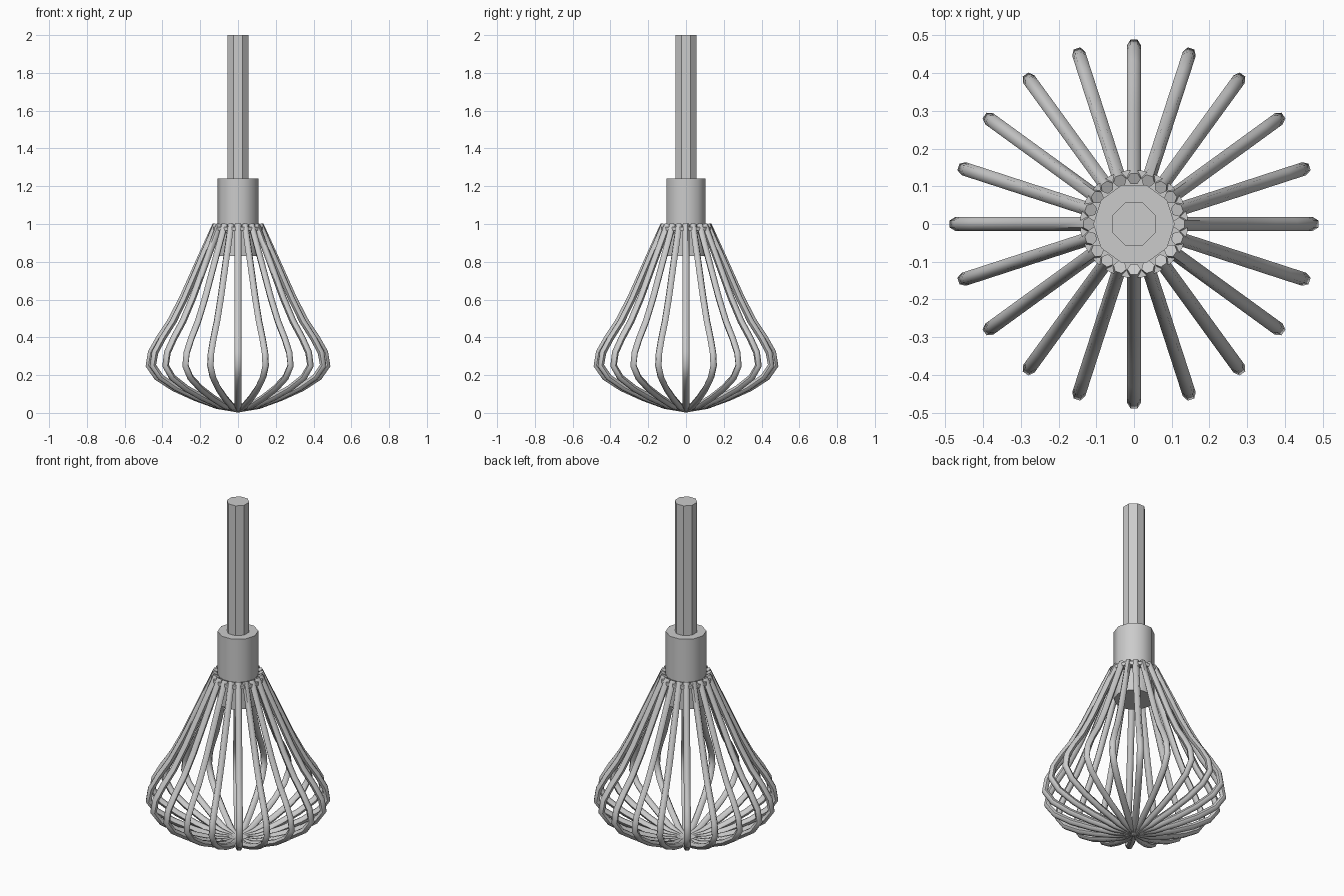
import bpy
import math

WIRES = 20
cube = bpy.data.objects.get("Cube")
if cube:
    bpy.data.objects.remove(cube, do_unlink=True)

# One steel colour
steel = bpy.data.materials.new("grey_steel")
steel.use_nodes = True
steel.diffuse_color = (0.6, 0.6, 0.6, 1)
steel.node_tree.nodes["Principled BSDF"].inputs["Base Color"].default_value = (0.6, 0.6, 0.6, 1)


def prism(name, sides, radius, bottom, top, smooth_angle=0):
    """Upright prism with a flat side facing each axis."""
    bpy.ops.mesh.primitive_cylinder_add(
        vertices=sides, radius=radius, depth=top - bottom,
        location=(0, 0, (top + bottom) / 2), rotation=(0, 0, math.pi / sides))
    part = bpy.context.object
    part.name = name
    part.data.materials.append(steel)
    if smooth_angle:
        bpy.ops.object.shade_smooth_by_angle(angle=math.radians(smooth_angle))
    return part


# Handle, collar and the thin plate the wires pass through
prism("handle", 8, 0.061, 1.2, 2.0)
prism("collar", 10, 0.108, 0.83, 1.24, 50)
prism("wire_plate", 20, 0.143, 0.965, 0.985, 50)

# Half-loop profile (radius, height), from the bottom centre to the plate
profile = [(0, 0.018), (0.11, 0.036), (0.23, 0.08), (0.34, 0.13), (0.43, 0.188),
           (0.474, 0.25), (0.462, 0.32), (0.42, 0.395), (0.36, 0.485),
           (0.295, 0.61), (0.205, 0.81), (0.12, 0.997)]

# Wires fanned evenly around the axis
curve = bpy.data.curves.new("wires", "CURVE")
curve.dimensions = "3D"
curve.bevel_depth = 0.018
curve.bevel_resolution = 1
curve.use_fill_caps = True
for i in range(WIRES):
    angle = math.tau * i / WIRES
    spline = curve.splines.new("POLY")
    spline.points.add(len(profile) - 1)
    spline.use_smooth = True
    for point, (r, z) in zip(spline.points, profile):
        point.co = (r * math.cos(angle), r * math.sin(angle), z, 1)
wires = bpy.data.objects.new("wires", curve)
bpy.context.collection.objects.link(wires)
curve.materials.append(steel)

# Turn the swept wires into a mesh with smooth sides and crisp ends
bpy.ops.object.select_all(action="DESELECT")
wires.select_set(True)
bpy.context.view_layer.objects.active = wires
bpy.ops.object.convert(target="MESH")
bpy.ops.object.shade_smooth_by_angle(angle=math.radians(60))
